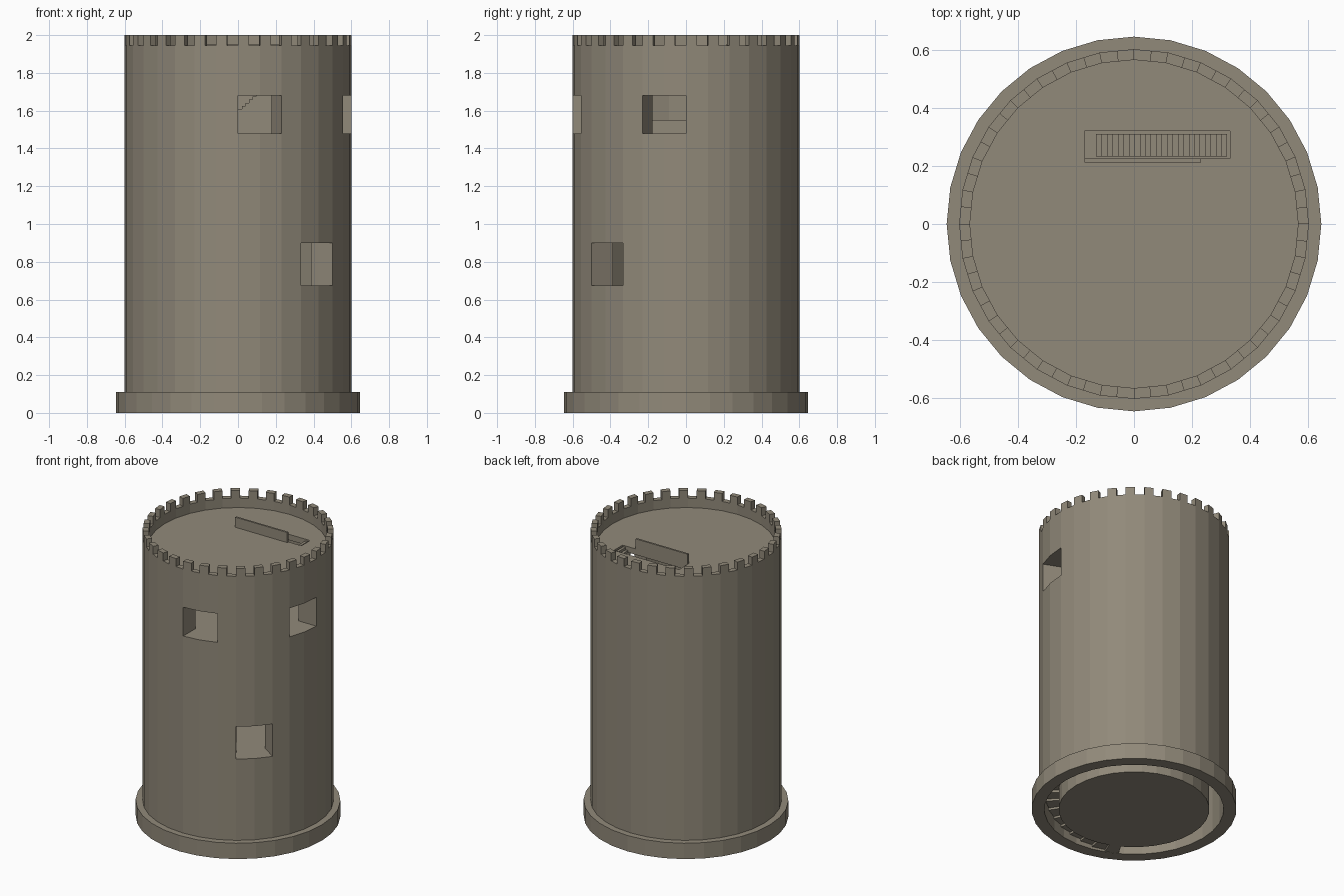
import bpy, bmesh
from math import cos, sin, pi, radians
from mathutils import Vector, Matrix

cube = bpy.data.objects.get("Cube")
if cube:
    bpy.data.objects.remove(cube)

SIDES = 32
ROOM, INNER, OUTER, PLINTH = 0.465, 0.565, 0.602, 0.645
DECK, FLOOR_UP, FLOOR_LOW = 1.88, 1.48, 0.675

stone = bpy.data.materials.new("warm grey stone")
stone.use_nodes = True
COLOUR = (0.285, 0.252, 0.194, 1)
stone.diffuse_color = COLOUR
bsdf = stone.node_tree.nodes["Principled BSDF"]
bsdf.inputs["Base Color"].default_value = COLOUR
bsdf.inputs["Roughness"].default_value = 0.9


def finish(name, bm):
    bmesh.ops.remove_doubles(bm, verts=bm.verts, dist=1e-5)
    bmesh.ops.recalc_face_normals(bm, faces=bm.faces)
    mesh = bpy.data.meshes.new(name)
    bm.to_mesh(mesh)
    bm.free()
    mesh.materials.append(stone)
    obj = bpy.data.objects.new(name, mesh)
    bpy.context.collection.objects.link(obj)
    return obj


def add_box(bm, lo, hi):
    lo, hi = Vector(lo), Vector(hi)
    size = hi - lo
    mat = Matrix.Translation((lo + hi) / 2) @ Matrix.Diagonal((*size, 1))
    bmesh.ops.create_cube(bm, size=1, matrix=mat)


def polar_solid(name, radii, levels, n, filled):
    """Solid made of ring cells; only faces next to an empty cell are kept."""
    bm = bmesh.new()

    def corner(r, a, z):
        # Extra corners stay on the flat sides of the tower
        rad = radii[r] * (cos(pi / SIDES) if n > SIDES and a % 2 else 1)
        t = 2 * pi * a / n
        return bm.verts.new((rad * cos(t), rad * sin(t), levels[z]))

    def full(r, a, z):
        inside = 0 <= r < len(radii) - 1 and 0 <= z < len(levels) - 1
        return inside and filled(r, a % n, z)

    square = ((0, 0), (1, 0), (1, 1), (0, 1))
    for r in range(len(radii) - 1):
        for a in range(n):
            for z in range(len(levels) - 1):
                if not full(r, a, z):
                    continue
                for axis in range(3):
                    for side in (0, 1):
                        step = [0, 0, 0]
                        step[axis] = 2 * side - 1
                        if full(r + step[0], a + step[1], z + step[2]):
                            continue
                        quad = []
                        for p in square:
                            q = list(p)
                            q.insert(axis, side)
                            quad.append(corner(r + q[0], a + q[1], z + q[2]))
                        bm.faces.new(quad)
    return finish(name, bm)


def drum(name, radius, z0, z1):
    bm = bmesh.new()
    bmesh.ops.create_cone(bm, cap_ends=True, segments=SIDES, radius1=radius, radius2=radius,
                          depth=z1 - z0, matrix=Matrix.Translation((0, 0, (z0 + z1) / 2)))
    return finish(name, bm)


# Tower wall with plinth, three window openings and parapet
levels = [0, 0.11, 0.65, FLOOR_LOW, 0.9, FLOOR_UP, 1.68, DECK, 1.945]
openings = {3: (27, 28), 5: (24, 25, 30, 31)}


def wall_cell(r, a, z):
    if a in openings.get(z, ()):
        return False
    if r == 0:
        return 2 <= z <= 6
    return r == 1 or z == 0


polar_solid("tower_wall", [ROOM, INNER, OUTER, PLINTH], levels, SIDES, wall_cell)

# Battlements
polar_solid("battlements", [INNER, OUTER], [1.945, 2.0], 2 * SIDES,
            lambda r, a, z: a % 2 == 0)

# Solid core and room floors
drum("base_core", 0.475, 0, 0.64)
drum("lower_floor", ROOM, 0.641, FLOOR_LOW)
drum("upper_floor", ROOM, FLOOR_UP - 0.04, FLOOR_UP)

# Spiral stair hidden between the core and the lower wall
bm = bmesh.new()
COUNT = 40
for i in range(COUNT):
    a0 = radians(240) + 2 * pi * i / COUNT
    a1 = a0 + 2 * pi / COUNT
    z = 0.015 * i
    ring = [(0.47, a0), (0.562, a0), (0.562, a1), (0.47, a1)]
    low = [bm.verts.new((r * cos(a), r * sin(a), z)) for r, a in ring]
    slab = bmesh.ops.extrude_face_region(bm, geom=[bm.faces.new(low)])
    top = [v for v in slab["geom"] if isinstance(v, bmesh.types.BMVert)]
    bmesh.ops.translate(bm, verts=top, vec=(0, 0, 0.03))
finish("spiral_stair", bm)

# Roof deck with a rectangular stair hatch
X0, X1, Y0, Y1 = -0.17, 0.33, 0.225, 0.32
bm = bmesh.new()
bmesh.ops.create_circle(bm, cap_ends=True, segments=SIDES, radius=ROOM,
                        matrix=Matrix.Translation((0, 0, DECK)))
for co, no in (((X0, 0, DECK), (1, 0, 0)), ((X1, 0, DECK), (1, 0, 0)),
               ((0, Y0, DECK), (0, 1, 0)), ((0, Y1, DECK), (0, 1, 0))):
    bmesh.ops.bisect_plane(bm, geom=bm.verts[:] + bm.edges[:] + bm.faces[:],
                           plane_co=co, plane_no=no)
hatch = []
for f in bm.faces:
    c = f.calc_center_median()
    if X0 < c.x < X1 and Y0 < c.y < Y1:
        hatch.append(f)
bmesh.ops.delete(bm, geom=hatch, context='FACES')
under = bmesh.ops.extrude_face_region(bm, geom=bm.faces[:], use_keep_orig=True)
bmesh.ops.translate(bm, vec=(0, 0, -0.04),
                    verts=[v for v in under["geom"] if isinstance(v, bmesh.types.BMVert)])
finish("roof_deck", bm)

# Straight stair from the upper room to the deck
bm = bmesh.new()
STEPS = 24
run, rise = 0.45 / STEPS, (DECK - FLOOR_UP) / STEPS
for i in range(STEPS):
    x = -0.13 + run * i
    add_box(bm, (x, 0.233, FLOOR_UP), (x + run, 0.31, FLOOR_UP + rise * (i + 0.7)))
finish("roof_stair", bm)

# Guard wall beside the hatch
bm = bmesh.new()
add_box(bm, (X0, 0.212, DECK - 0.02), (0.23, Y0, DECK + 0.07))
finish("hatch_guard", bm)

# Low bench in the upper room
bm = bmesh.new()
add_box(bm, (-0.43, -0.2, FLOOR_UP), (-0.32, 0.1, 1.55))
finish("room_bench", bm)
